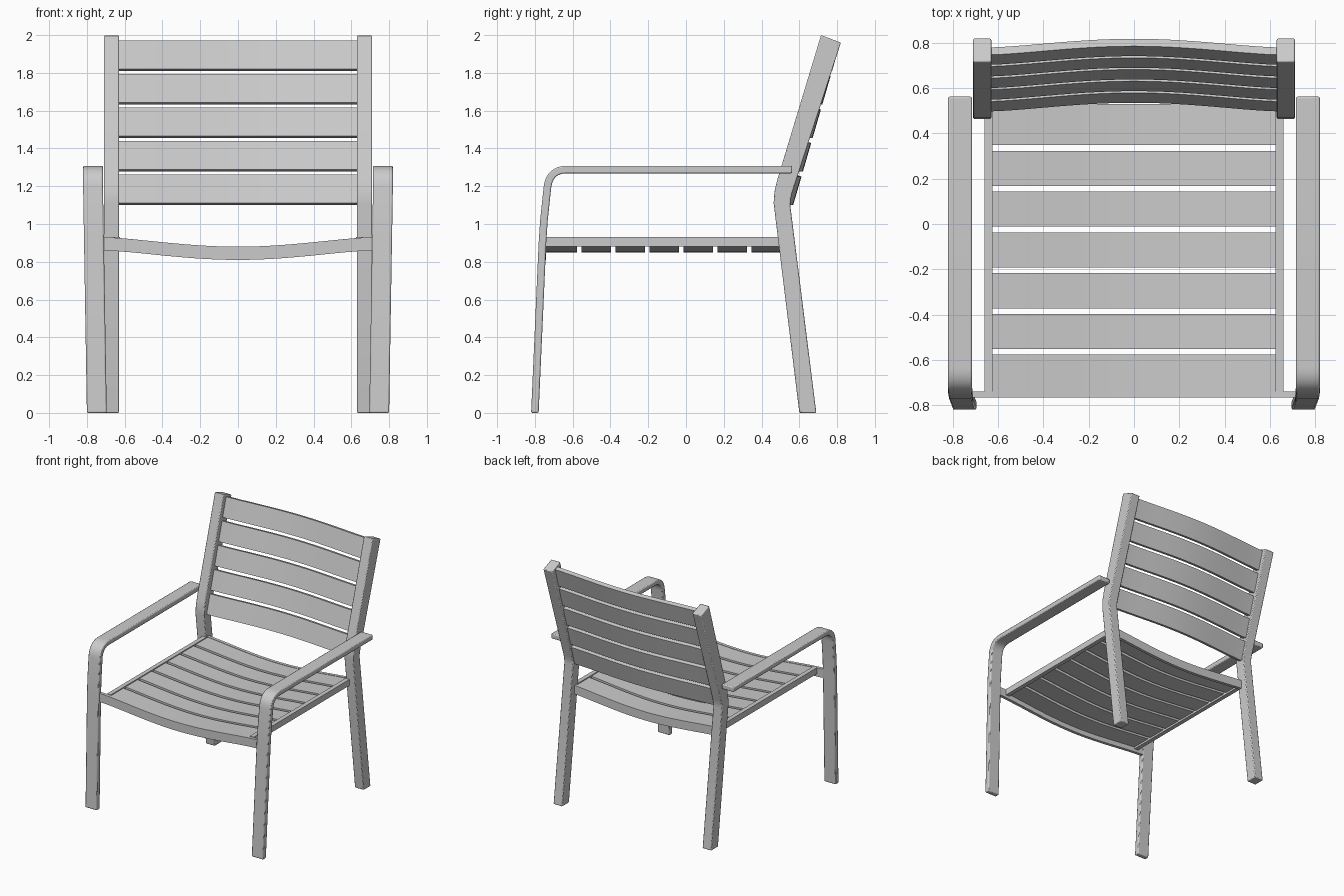
import bpy, bmesh, math
from mathutils import Vector

if "Cube" in bpy.data.objects:
    bpy.data.objects.remove(bpy.data.objects["Cube"])


def sweep(name, section, xs, shift=lambda x: (0, 0), mirror=False, bevel=0.0, shear=None):
    """Carry a closed (y, z) section along the x stations and cap the ends."""
    bm = bmesh.new()
    rings = []
    for x in xs:
        dy, dz = shift(x)
        rings.append([bm.verts.new((x + (shear(z) if shear else 0), y + dy, z + dz))
                      for y, z in section])
    n = len(section)
    for a, b in zip(rings, rings[1:]):
        for i in range(n):
            j = (i + 1) % n
            bm.faces.new((a[i], a[j], b[j], b[i]))
    bm.faces.new(rings[0])
    bm.faces.new(rings[-1])
    bmesh.ops.recalc_face_normals(bm, faces=bm.faces)
    me = bpy.data.meshes.new(name)
    bm.to_mesh(me)
    bm.free()
    ob = bpy.data.objects.new(name, me)
    bpy.context.collection.objects.link(ob)
    if bevel:
        m = ob.modifiers.new("Bevel", 'BEVEL')
        m.width, m.segments = bevel, 2
        m.limit_method, m.angle_limit = 'ANGLE', math.radians(35)
    if mirror:
        ob.modifiers.new("Mirror", 'MIRROR')
    bpy.ops.object.select_all(action='DESELECT')
    ob.select_set(True)
    bpy.context.view_layer.objects.active = ob
    bpy.ops.object.shade_smooth_by_angle(angle=math.radians(30))
    return ob


def stations(half, n=24):
    return [-half + 2 * half * i / n for i in range(n + 1)]


def rect(y0, y1, z0, z1):
    return [(y0, z0), (y1, z0), (y1, z1), (y0, z1)]


def bow(x, half):
    return max(0.0, math.cos(math.pi * x / (2 * half))) ** 1.4


def seat_dip(x):
    return (0, -0.05 * bow(x, 0.71))


# Rear legs running up into the raked back posts
post = [(0.60, 0), (0.69, 0), (0.552, 1.10), (0.554, 1.13), (0.562, 1.165),
        (0.82, 1.96), (0.715, 2.0), (0.482, 1.23), (0.468, 1.17), (0.464, 1.11)]
sweep("back_post", post, (0.63, 0.71), mirror=True, bevel=0.006)

# Front legs bending into the armrests
path = [Vector(p) for p in ((-0.80, 0), (-0.76, 0.9), (-0.752, 1.02))]
p0, p1, p2 = Vector((-0.734, 1.19)), Vector((-0.724, 1.288)), Vector((-0.63, 1.288))
for i in range(13):
    t = i / 12
    path.append(p0 * (1 - t) ** 2 + p1 * 2 * t * (1 - t) + p2 * t * t)
path.append(Vector((0.562, 1.288)))
outer, inner = [], []
for i, p in enumerate(path):
    d = (path[min(i + 1, len(path) - 1)] - path[max(i - 1, 0)]).normalized()
    nrm = Vector((-d.y, d.x)) * 0.02
    outer.append(p + nrm)
    inner.append(p - nrm)
arm = [(p.x, max(p.y, 0) if p.y > 0.1 else 0) for p in outer + inner[::-1]]
sweep("front_leg_and_armrest", arm, (0.715, 0.82), mirror=True, bevel=0.007,
      shear=lambda z: -0.02 * max(0, 1.2 - z) / 1.2)

# Seat frame
sweep("seat_front_rail", rect(-0.765, -0.74, 0.86, 0.93), stations(0.712), seat_dip)
sweep("seat_rear_rail", rect(0.505, 0.53, 0.86, 0.93), stations(0.64), seat_dip)
sweep("seat_side_rail", rect(-0.74, 0.51, 0.88, 0.93), (0.625, 0.66), mirror=True)

# Seat slats
for k in range(7):
    y0 = -0.74 if k == 0 else -0.732 + 0.18 * k
    y1 = 0.505 if k == 6 else -0.577 + 0.18 * k
    sweep(f"seat_slat_{k + 1}", rect(y0, y1, 0.90, 0.927), stations(0.63), seat_dip)

# Back slats, raked with the posts and bowed rearward
along = Vector((0.29, 1.0)).normalized()
across = Vector((along.y, -along.x))
for k in range(5):
    z = 1.11 + 0.1775 * k
    a = Vector((0.497 + 0.29 * (z - 1.11), z))
    b = a + along * 0.157
    sec = [tuple(v) for v in (a, a + across * 0.034, b + across * 0.034, b)]
    sweep(f"back_slat_{k + 1}", sec, stations(0.635),
          lambda x: (0.038 * bow(x, 0.635), 0))
